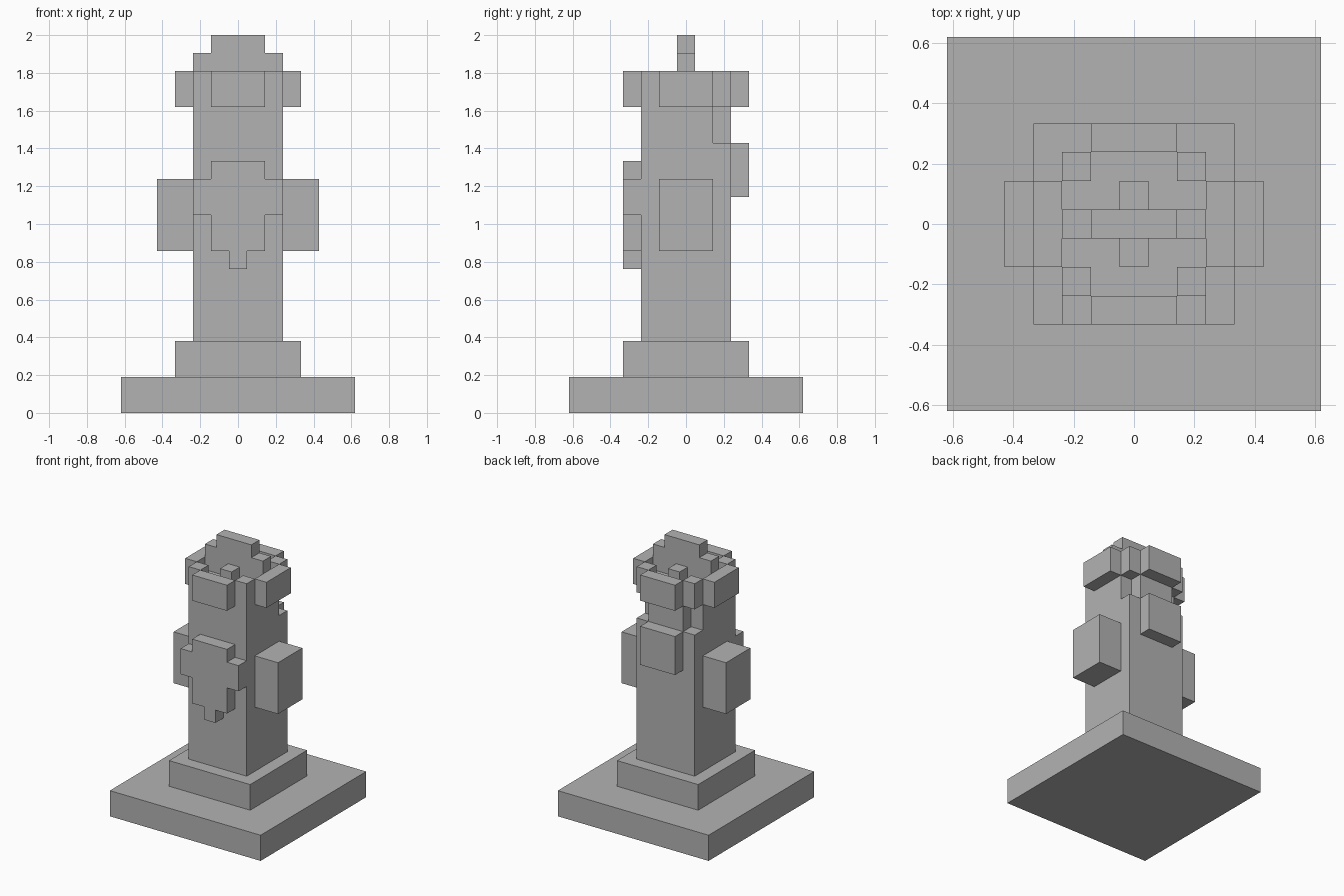
import bpy
import bmesh
from mathutils import Vector

default_cube = bpy.data.objects.get("Cube")
if default_cube:
    bpy.data.objects.remove(default_cube, do_unlink=True)

U = 2 / 21  # one block; all sizes below are in blocks

stone = bpy.data.materials.new("grey stone")
stone.use_nodes = True
GREY = (0.45, 0.45, 0.45, 1)
stone.diffuse_color = GREY
stone.node_tree.nodes["Principled BSDF"].inputs["Base Color"].default_value = GREY


def prism(name, outline, to_3d, depth):
    """Extrude a closed outline, placed in space by to_3d, along depth."""
    bm = bmesh.new()
    face = bm.faces.new([bm.verts.new(Vector(to_3d(a, b)) * U) for a, b in outline])
    new = bmesh.ops.extrude_face_region(bm, geom=[face])["geom"]
    verts = [v for v in new if isinstance(v, bmesh.types.BMVert)]
    bmesh.ops.translate(bm, verts=verts, vec=Vector(depth) * U)
    bmesh.ops.recalc_face_normals(bm, faces=bm.faces)
    mesh = bpy.data.meshes.new(name)
    bm.to_mesh(mesh)
    bm.free()
    mesh.materials.append(stone)
    obj = bpy.data.objects.new(name, mesh)
    bpy.context.collection.objects.link(obj)
    return obj


def box(name, x, y, z):
    """Box from ranges in x, y and z."""
    outline = [(x[0], y[0]), (x[1], y[0]), (x[1], y[1]), (x[0], y[1])]
    return prism(name, outline, lambda a, b: (a, b, z[0]), (0, 0, z[1] - z[0]))


def mirrored(half):
    """Complete a right-hand outline with its mirror image."""
    return half + [(-a, b) for a, b in reversed(half)]


def span(width):
    return (-width / 2, width / 2)


# Stepped plinth and lower shaft
box("base_slab", span(13), span(13), (0, 2))
box("base_step", span(7), span(7), (2, 4))
box("lower_shaft", span(5), span(5), (4, 15))

# Upper shaft with notched back corners
neck = mirrored([(2.5, -2.5), (2.5, 1.5), (1.5, 1.5), (1.5, 2.5)])
prism("upper_shaft", neck, lambda a, b: (a, b, 15), (0, 0, 3))

# Crown corners, side crown plates and arms
for side, s in (("left", 1), ("right", -1)):
    corner = sorted((1.5 * s, 2.5 * s))
    box(f"{side}_front_crown_corner", corner, (-2.5, -1.5), (18, 19))
    box(f"{side}_back_crown_corner", corner, (1.5, 2.5), (17, 19))
    box(f"{side}_crown_plate", sorted((2.5 * s, 3.5 * s)), span(3), (17, 19))
    box(f"{side}_arm", sorted((2.5 * s, 4.5 * s)), span(3), (9, 13))

# Front and back crown plates, and the small blocks beside the crest
for end, s in (("front", -1), ("back", 1)):
    box(f"{end}_crown_plate", span(3), sorted((2.5 * s, 3.5 * s)), (17, 19))
    box(f"{end}_crest_block", span(1), sorted((0.5 * s, 1.5 * s)), (18, 19))

# Stepped crest across the top
crest = mirrored([(2.5, 18), (2.5, 20), (1.5, 20), (1.5, 21)])
prism("crest", crest, lambda a, b: (a, -0.5, b), (0, 1, 0))

# Stepped shield on the front, block on the back
shield = mirrored([(0.5, 8), (0.5, 9), (1.5, 9), (1.5, 11),
                   (2.5, 11), (2.5, 13), (1.5, 13), (1.5, 14)])
prism("front_shield", shield, lambda a, b: (a, -3.5, b), (0, 1, 0))
box("back_block", span(3), (2.5, 3.5), (12, 15))
